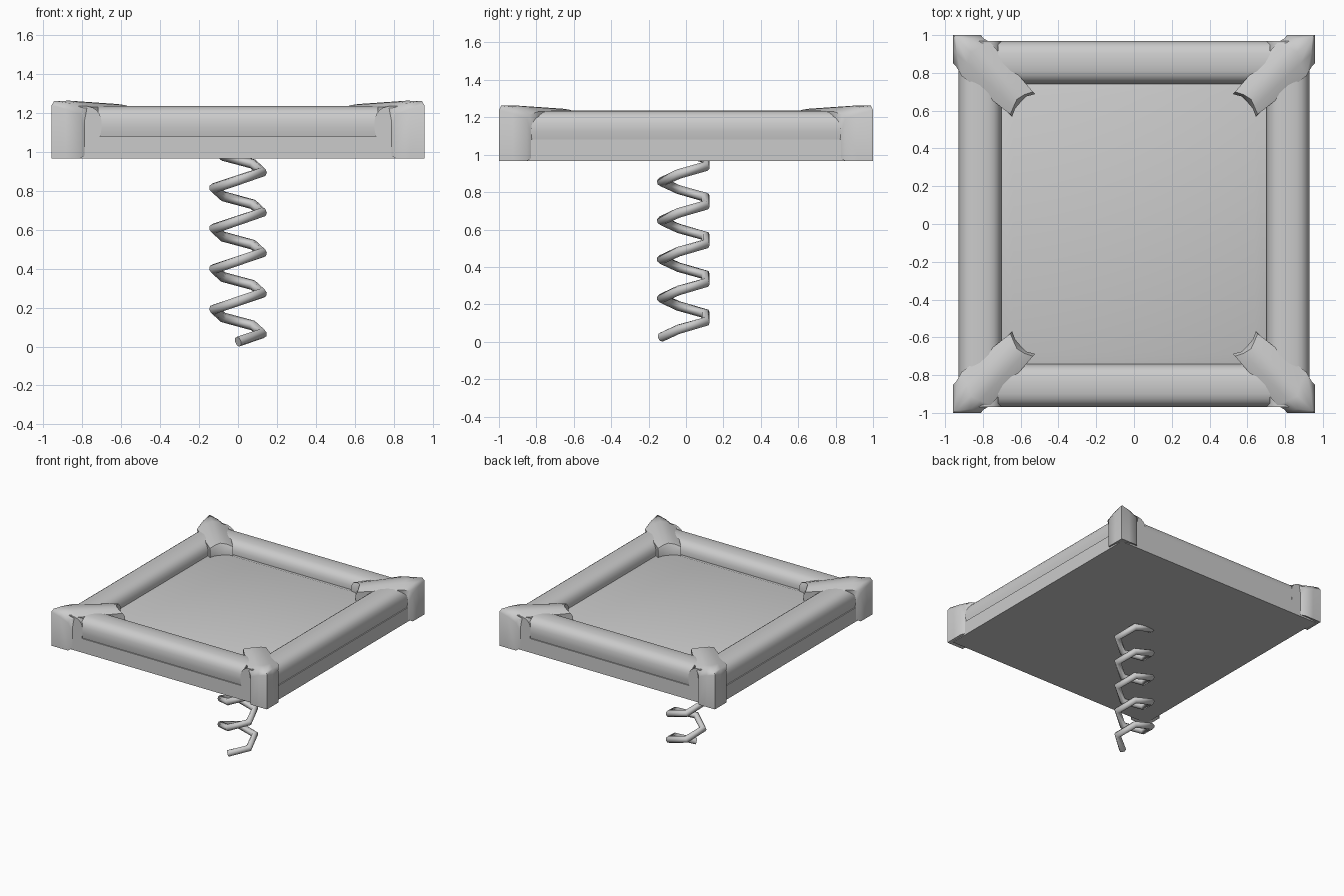
import bpy, bmesh, math

if "Cube" in bpy.data.objects:
    bpy.data.objects.remove(bpy.data.objects["Cube"])


def make_object(name, verts, faces, angle=40):
    mesh = bpy.data.meshes.new(name)
    mesh.from_pydata(verts, [], faces)
    bm = bmesh.new()
    bm.from_mesh(mesh)
    bmesh.ops.recalc_face_normals(bm, faces=bm.faces)
    bm.to_mesh(mesh)
    bm.free()
    obj = bpy.data.objects.new(name, mesh)
    bpy.context.collection.objects.link(obj)
    bpy.ops.object.select_all(action='DESELECT')
    obj.select_set(True)
    bpy.context.view_layer.objects.active = obj
    bpy.ops.object.shade_smooth_by_angle(angle=math.radians(angle))
    return obj


# Board: stepped block whose raised middle is the panel framed by the rails
LAYERS = [(0.93, 0.97, 0.967), (0.93, 0.97, 1.08), (0.71, 0.75, 1.08),
          (0.71, 0.75, 1.135), (0.64, 0.68, 1.16)]
board_verts = [(sx * hx, sy * hy, z) for hx, hy, z in LAYERS
               for sx, sy in ((-1, -1), (1, -1), (1, 1), (-1, 1))]
board_faces = [(0, 1, 2, 3), tuple(range(16, 20))]
for k in range(0, 16, 4):
    board_faces += [(k + i, k + (i + 1) % 4, k + (i + 1) % 4 + 4, k + i + 4) for i in range(4)]
make_object("board", board_verts, board_faces, 30)


# Rails: rounded profile swept along one axis
def rail(name, inner, outer, half_len, along_x, sign):
    z0, z1, n = 1.08, 1.237, 12
    mid, hw = (inner + outer) / 2, (outer - inner) / 2
    prof = [(mid + hw * 0.93, z0)]
    for i in range(n + 1):
        a = math.pi * i / n
        c, s = math.cos(a), math.sin(a)
        prof.append((mid + hw * math.copysign(abs(c) ** 0.7, c),
                     z0 + 0.045 + (z1 - z0 - 0.045) * s ** 0.7))
    prof.append((mid - hw * 0.93, z0))
    verts = []
    for end in (-half_len, half_len):
        for p, z in prof:
            verts.append((end, sign * p, z) if along_x else (sign * p, end, z))
    m = len(prof)
    faces = [tuple(range(m)), tuple(range(m, 2 * m))]
    faces += [(i, (i + 1) % m, (i + 1) % m + m, i + m) for i in range(m)]
    return make_object(name, verts, faces)


for s, side in ((-1, "left"), (1, "right")):
    rail(side + "_rail", 0.70, 0.93, 0.97, False, s)
for s, side in ((-1, "front"), (1, "back")):
    rail(side + "_rail", 0.74, 0.97, 0.72, True, s)

# Corner straps: angled post that folds over the rails and down to the panel
PLAN_POST = [(.81, 1.0), (.885, 1.0), (.957, 1.0), (.957, .925), (.957, .85)]
PLAN_TOP = [(.80, .985), (.865, .98), (.945, .988), (.938, .90), (.942, .835)]
PLAN_FOLD = [(.757, .958), (.815, .935), (.865, .91), (.88, .85), (.913, .785)]
PLAN_END = [(.535, .70), (.58, .685), (.62, .66), (.638, .62), (.655, .58)]
PLAN_TIP = [(.524, .688), (.57, .675), (.60, .645), (.63, .61), (.645, .568)]
SECTIONS = [
    (PLAN_POST, (.967, .967, .967, .967, .967)),
    (PLAN_POST, (1.19, 1.22, 1.24, 1.22, 1.19)),
    (PLAN_TOP, (1.215, 1.25, 1.262, 1.25, 1.215)),
    (PLAN_FOLD, (1.232, 1.257, 1.263, 1.257, 1.232)),
    (PLAN_END, (1.225, 1.24, 1.246, 1.24, 1.225)),
    (PLAN_TIP, (1.2, 1.2, 1.2, 1.2, 1.2)),
    (PLAN_TIP, (1.155, 1.155, 1.155, 1.155, 1.155)),
]


def strap(name, sx, sy):
    verts = [(sx * x, sy * y, z) for plan, zs in SECTIONS for (x, y), z in zip(plan, zs)]
    n, rows = 5, len(SECTIONS)
    faces = [(r * n + i, r * n + i + 1, (r + 1) * n + i + 1, (r + 1) * n + i)
             for r in range(rows - 1) for i in range(n - 1)]
    # inner crook point on each edge keeps the side walls wrapped round the rails
    crook = len(verts)
    verts += [(sx * .76, sy * .93, 1.0), (sx * .89, sy * .80, 1.0)]
    for side, c in ((0, crook), (n - 1, crook + 1)):
        ring = [r * n + side for r in range(rows)]
        faces += [(a, b, c) for a, b in zip(ring, ring[1:])]
    last = (rows - 1) * n
    faces.append(tuple(range(n)) + (crook + 1, crook))
    faces.append(tuple(last + i for i in range(n)) + (crook + 1, crook))
    return make_object(name, verts, faces, 55)


for sx, lr in ((-1, "left"), (1, "right")):
    for sy, fb in ((-1, "front"), (1, "back")):
        strap(fb + "_" + lr + "_corner_strap", sx, sy)

# Spring: helix with five straight segments per turn
curve = bpy.data.curves.new("spring", 'CURVE')
curve.dimensions = '3D'
curve.bevel_depth = 0.026
curve.bevel_resolution = 2
curve.use_fill_caps = True
spline = curve.splines.new('POLY')
count = 25
spline.points.add(count - 1)
for i in range(count):
    a = -math.pi / 2 + i * 2 * math.pi / 5
    spline.points[i].co = (0.13 * math.cos(a), 0.13 * math.sin(a), 0.025 + 0.2075 * i / 5, 1)
spring = bpy.data.objects.new("spring", curve)
bpy.context.collection.objects.link(spring)
